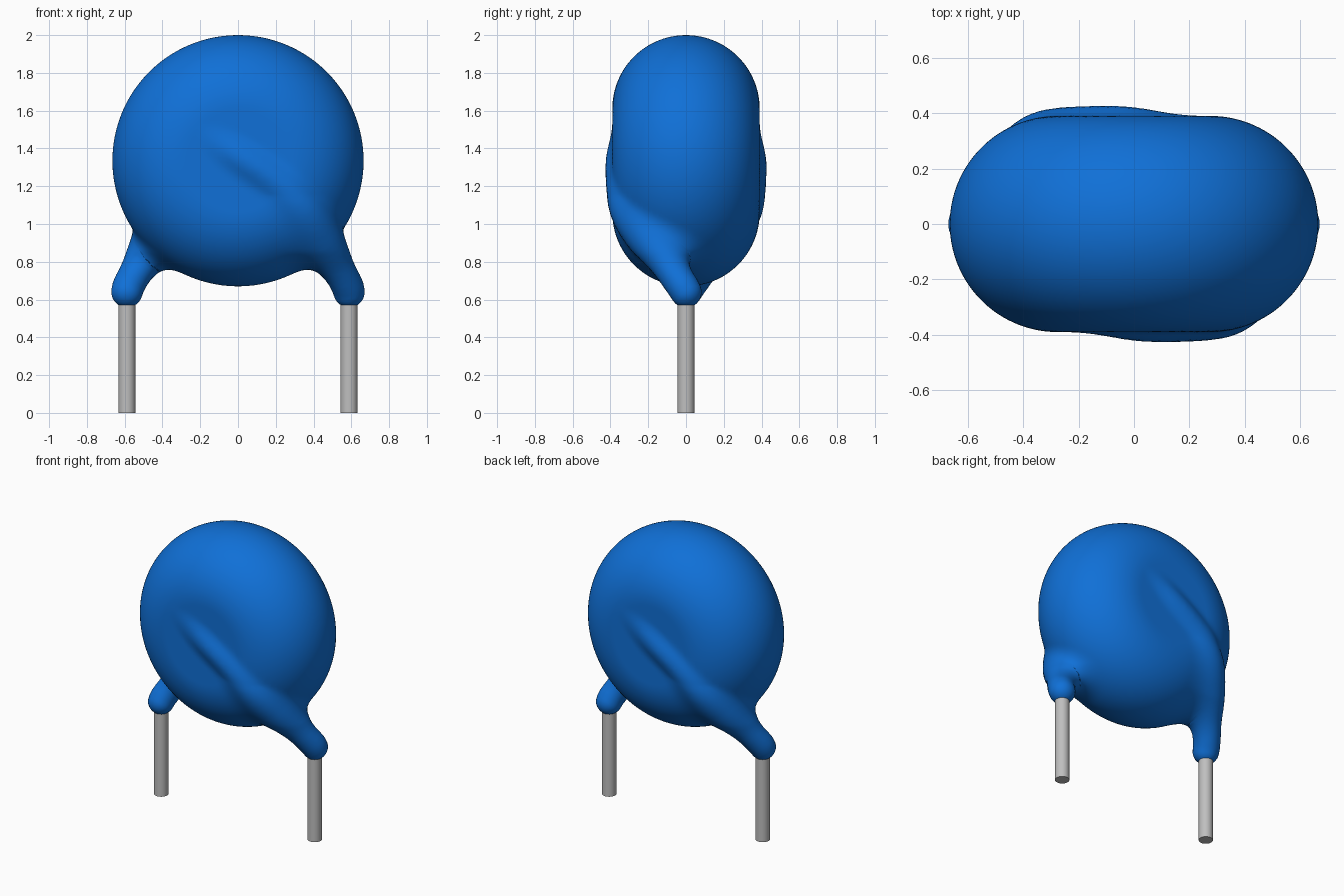
import bpy, bmesh
from mathutils import Vector, Matrix, kdtree

if "Cube" in bpy.data.objects:
    bpy.data.objects.remove(bpy.data.objects["Cube"])


def make_material(name, rgb, roughness):
    mat = bpy.data.materials.new(name)
    mat.use_nodes = True
    mat.diffuse_color = (*rgb, 1)
    shader = mat.node_tree.nodes["Principled BSDF"]
    shader.inputs["Base Color"].default_value = (*rgb, 1)
    shader.inputs["Roughness"].default_value = roughness
    return mat


def make_object(name, bm, mat):
    mesh = bpy.data.meshes.new(name)
    bm.to_mesh(mesh)
    bm.free()
    obj = bpy.data.objects.new(name, mesh)
    bpy.context.collection.objects.link(obj)
    mesh.materials.append(mat)
    for other in bpy.context.selected_objects:
        other.select_set(False)
    obj.select_set(True)
    bpy.context.view_layer.objects.active = obj
    return obj


blue = make_material("blue coating", (0.005, 0.162, 0.68), 0.4)
grey = make_material("tinned wire", (0.52, 0.52, 0.52), 0.4)

# Main dimensions
CENTRE = Vector((0, 0, 1.335))
CORE, ROUND = 0.275, 0.39
LEG_X, LEG_R = 0.588, 0.045

# Buried wire path (x, y, z, coating radius), from the face down to the leg
PATH = [Vector(p) for p in (
    (-0.20, -0.285, 1.49, 0.06), (0.0, -0.345, 1.36, 0.07),
    (0.20, -0.345, 1.225, 0.075), (0.34, -0.315, 1.09, 0.08),
    (0.44, -0.22, 0.94, 0.08), (0.52, -0.105, 0.79, 0.083),
    (0.575, -0.025, 0.68, 0.085), (LEG_X, 0, 0.64, 0.083))]


def smooth_path(points, steps):
    pts = [points[0] * 2 - points[1], *points, points[-1] * 2 - points[-2]]
    for a, b, c, d in zip(pts, pts[1:], pts[2:], pts[3:]):
        for i in range(steps):
            t = i / steps
            yield 0.5 * (2 * b + (c - a) * t + (2 * a - 5 * b + 4 * c - d) * t ** 2
                         + (3 * b - a - 3 * c + d) * t ** 3)
    yield points[-1]


# The two wires are half a turn apart
samples = []
for p in smooth_path(PATH, 30):
    for s in (1, -1):
        samples.append((Vector((s * p.x, s * p.y, p.z)), p.w))
tree = kdtree.KDTree(len(samples))
for i, (co, r) in enumerate(samples):
    tree.insert(co, i)
tree.balance()


def distance(p):
    """Rounded disc blended softly into the coated wires."""
    q = p - CENTRE
    radial = max((q.x ** 2 + q.z ** 2) ** 0.5 - CORE, 0)
    disc = (radial ** 2 + q.y ** 2) ** 0.5 - ROUND
    _, index, dist = tree.find(p)
    wire = dist - samples[index][1]
    k = 0.06 + 0.13 * min(max((1.15 - p.z) / 0.3, 0), 1)
    h = max(k - abs(disc - wire), 0) / k
    return min(disc, wire) - h * h * k / 4


# Rough body: flattened ball and chains of balls, fused to one skin
bm = bmesh.new()
bmesh.ops.create_uvsphere(bm, u_segments=48, v_segments=32, radius=1,
                          matrix=Matrix.Translation(CENTRE) @ Matrix.Diagonal((0.66, 0.385, 0.66, 1)))
for co, r in samples[::9] + samples[-2:]:
    bmesh.ops.create_icosphere(bm, subdivisions=3, radius=r, matrix=Matrix.Translation(co))
body = make_object("coated_body", bm, blue)
remesh = body.modifiers.new("skin", 'REMESH')
remesh.mode = 'VOXEL'
remesh.voxel_size = 0.022
bpy.ops.object.modifier_apply(modifier=remesh.name)

# Relax the skin and settle it on the blended shape
bm = bmesh.new()
bm.from_mesh(body.data)
EPS = 0.002
AXES = [Vector(v) * EPS for v in ((1, 0, 0), (0, 1, 0), (0, 0, 1))]
for _ in range(5):
    bmesh.ops.smooth_vert(bm, verts=bm.verts, factor=0.5,
                          use_axis_x=True, use_axis_y=True, use_axis_z=True)
    for v in bm.verts:
        d = distance(v.co)
        grad = Vector([(distance(v.co + a) - d) / EPS for a in AXES])
        if grad.length > 0.3:
            v.co -= grad * (max(-0.05, min(0.05, d)) / grad.length_squared)
bm.to_mesh(body.data)
bm.free()
if not body.data.materials:
    body.data.materials.append(blue)
bpy.ops.object.shade_smooth()

# Bare wire legs
for side, s in (("left", 1), ("right", -1)):
    bm = bmesh.new()
    height = 0.62
    bmesh.ops.create_cone(bm, cap_ends=True, segments=32, radius1=LEG_R, radius2=LEG_R,
                          depth=height, matrix=Matrix.Translation((s * LEG_X, 0, height / 2)))
    make_object(side + "_wire_leg", bm, grey)
    bpy.ops.object.shade_smooth_by_angle()
